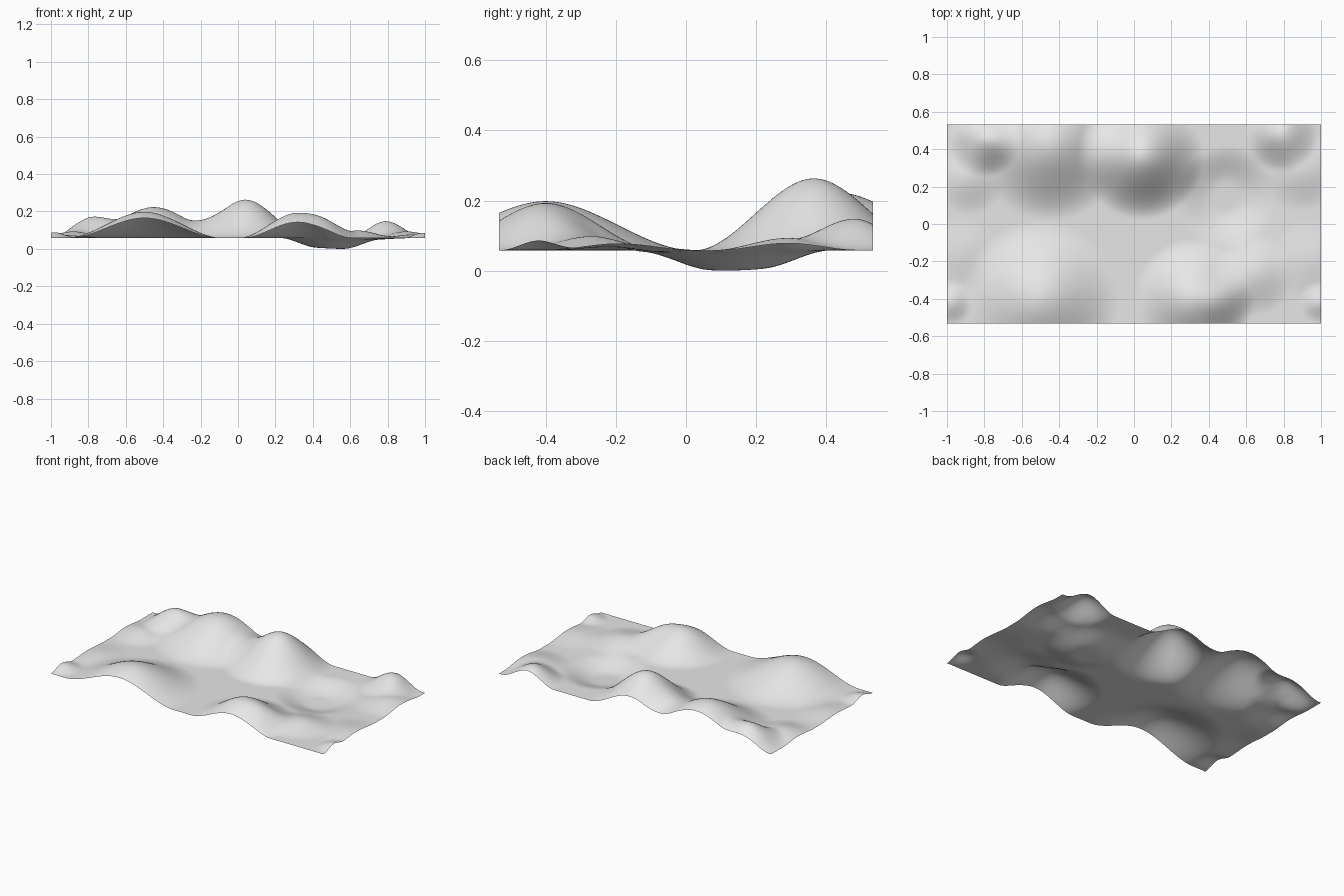
import bpy
import bmesh
from math import hypot

cube = bpy.data.objects.get("Cube")
if cube:
    bpy.data.objects.remove(cube, do_unlink=True)

BASE = 0.06
HALF_X, HALF_Y = 1.0, 0.533

# Soft hills and hollows: x, y, outer radius, height, flat-top radius
LANDFORMS = [
    (0.04, 0.365, 0.34, 0.205, 0),      # tallest hill
    (-0.45, 0.43, 0.41, 0.165, 0),      # back hill
    (-0.50, -0.40, 0.42, 0.14, 0),      # broad front hill
    (0.32, -0.40, 0.32, 0.135, 0),      # front hill
    (0.79, 0.48, 0.20, 0.09, 0),        # corner hill
    (-0.80, 0.45, 0.20, 0.10, 0),       # opposite corner hill
    (-0.88, 0.25, 0.20, 0.035, 0),      # low mounds
    (0.90, 0.29, 0.22, 0.035, 0),
    (0.64, -0.27, 0.22, 0.04, 0),
    (0.49, -0.40, 0.17, 0.03, 0),
    (0.95, -0.19, 0.22, 0.02, 0),
    (-0.92, -0.15, 0.20, 0.015, 0),
    (0.99, -0.42, 0.11, 0.028, 0),      # edge bumps
    (-0.98, -0.42, 0.12, 0.03, 0),
    (0.49, 0.145, 0.27, -0.045, 0.07),  # hollow
    (0.60, 0.08, 0.36, -0.014, 0),
]


def height(x, y):
    z = BASE
    for cx, cy, radius, rise, flat in LANDFORMS:
        t = (radius - hypot(x - cx, y - cy)) / (radius - flat)
        t = min(max(t, 0), 1)
        z += rise * t * t * (3 - 2 * t)
    return z


# Terrain sheet
bm = bmesh.new()
bmesh.ops.create_grid(bm, x_segments=160, y_segments=86, size=1)
for v in bm.verts:
    v.co.x *= HALF_X
    v.co.y *= HALF_Y
    v.co.z = height(v.co.x, v.co.y)
lowest = min(v.co.z for v in bm.verts)
for v in bm.verts:
    v.co.z -= lowest
for f in bm.faces:
    f.smooth = True
mesh = bpy.data.meshes.new("terrain")
bm.to_mesh(mesh)
bm.free()
terrain = bpy.data.objects.new("terrain", mesh)
bpy.context.collection.objects.link(terrain)

# Plain grey ground
grey = bpy.data.materials.new("light_grey")
grey.use_nodes = True
colour = (0.8, 0.8, 0.8, 1)
grey.diffuse_color = colour
grey.node_tree.nodes["Principled BSDF"].inputs["Base Color"].default_value = colour
mesh.materials.append(grey)
